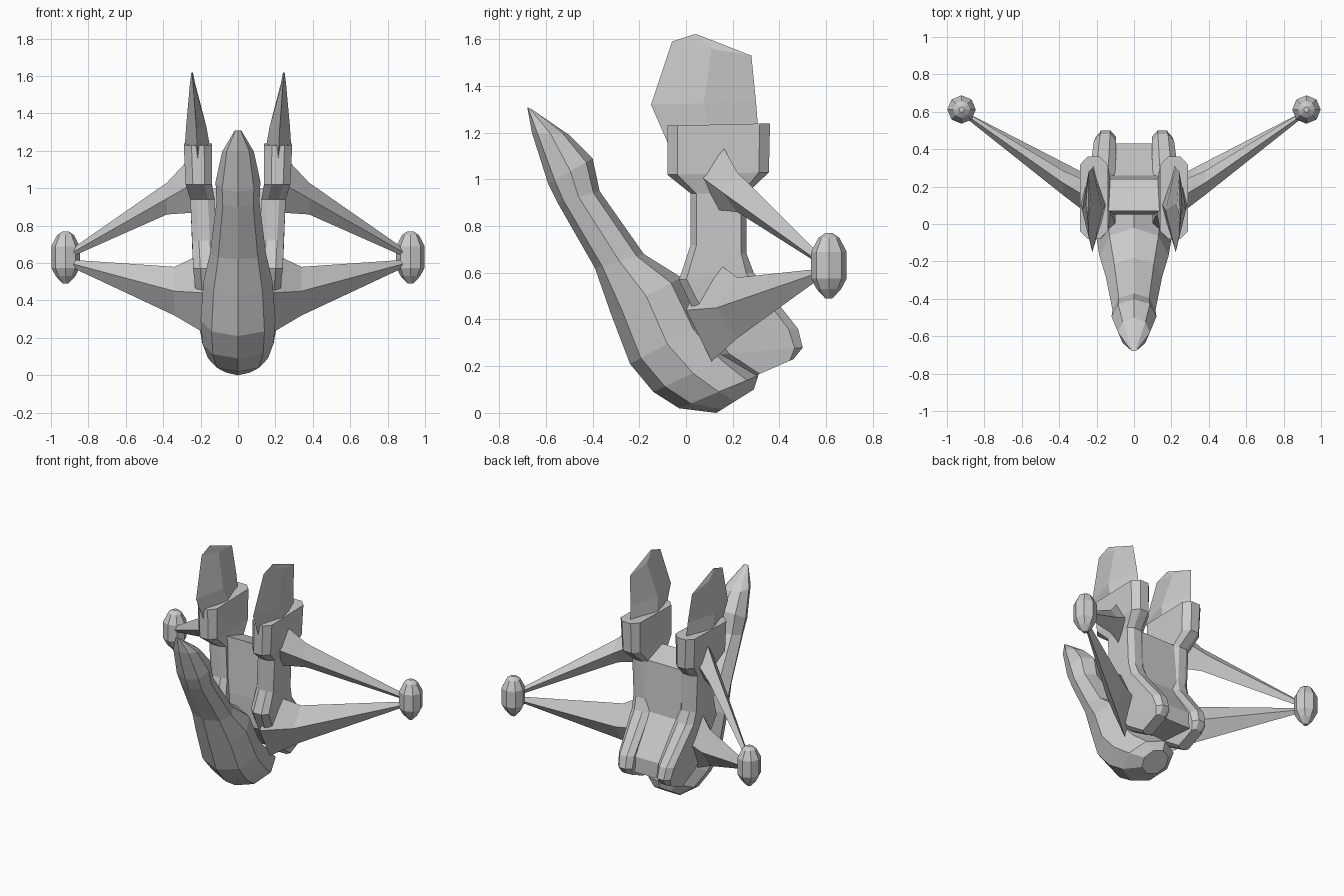
import bpy, bmesh, math
from mathutils import Vector as V

if "Cube" in bpy.data.objects:
    bpy.data.objects.remove(bpy.data.objects["Cube"])

OCT = [(-math.cos(i * math.pi / 4), math.sin(i * math.pi / 4)) for i in range(8)]
BOX = [(-1, -.45), (-.8, -1), (.8, -1), (1, -.45), (1, .45), (.8, 1), (-.8, 1), (-1, .45)]
DIAMOND = [(-1, 0), (0, 1), (1, 0), (0, -1)]


def loft(name, shape, stations, mirror=False):
    """Skin rings; each station is (centre, half axis u, half axis v)."""
    bm = bmesh.new()
    rings = [[bm.verts.new(V(c) + V(a) * u + V(b) * v) for u, v in shape]
             for c, a, b in stations]
    n = len(shape)
    for r, s in zip(rings, rings[1:]):
        for i in range(n):
            bm.faces.new((r[i], r[(i + 1) % n], s[(i + 1) % n], s[i]))
    bm.faces.new(rings[0])
    bm.faces.new(rings[-1])
    bmesh.ops.recalc_face_normals(bm, faces=bm.faces)
    me = bpy.data.meshes.new(name)
    bm.to_mesh(me)
    bm.free()
    ob = bpy.data.objects.new(name, me)
    bpy.context.collection.objects.link(ob)
    if mirror:
        ob.modifiers.new("Mirror", "MIRROR").use_mirror_merge = False
    return ob


def span(fy, fz, by, bz, x, w):
    """Station running from a front point to a back point in side view."""
    f, b = V((x, fy, fz)), V((x, by, bz))
    return (f + b) / 2, (b - f) / 2, (w, 0, 0)


def across(x, y, z, h, d):
    """Station in a plane of constant x, half height h, half depth d."""
    return (x, y, z), (0, 0, h), (0, d, 0)


# Curved front hull
loft("hull", OCT, [span(*s) for s in [
    (-.68, 1.31, -.66, 1.30, 0, .02),
    (-.66, 1.20, -.50, 1.19, 0, .085),
    (-.59, .98, -.40, 1.09, 0, .12),
    (-.55, .90, -.37, .95, 0, .115),
    (-.39, .62, -.18, .68, 0, .15),
    (-.32, .42, -.02, .58, 0, .185),
    (-.24, .21, .08, .38, 0, .20),
    (-.14, .09, .20, .25, 0, .19),
    (-.03, .02, .31, .16, 0, .16),
    (.13, .0, .29, .10, 0, .09)]])

# Slab joining the two nacelles
loft("centre_slab", [(-1, -1), (1, -1), (1, 1), (-1, 1)], [span(*s) for s in [
    (.07, 1.0, .24, .95, 0, .14),
    (.05, .62, .26, .60, 0, .14),
    (.05, .42, .43, .35, 0, .13),
    (.18, .25, .43, .24, 0, .12)]])

# Engine nacelles with wide upper housings
loft("nacelle", BOX, [span(*s) for s in [
    (-.08, 1.23, .36, 1.24, .215, .075),
    (-.08, 1.02, .355, 1.03, .21, .07),
    (.02, .94, .26, .94, .19, .065),
    (.02, .72, .26, .68, .18, .065),
    (-.03, .57, .29, .60, .17, .07),
    (.08, .34, .48, .36, .155, .06),
    (.15, .25, .50, .28, .15, .055),
    (.30, .16, .46, .23, .15, .04)]], True)

# Blade fins above the nacelles
loft("fin", DIAMOND, [span(*s) for s in [
    (-.08, 1.16, .31, 1.20, .215, .072),
    (-.15, 1.32, .30, 1.33, .223, .055),
    (-.06, 1.59, .28, 1.53, .243, .014),
    (.03, 1.62, .05, 1.62, .245, .004)]], True)

# Struts out to the side pods
loft("upper_strut", DIAMOND, [across(*s) for s in [
    (.23, .13, 1.03, .16, .09),
    (.38, .22, .945, .085, .065),
    (.88, .57, .66, .022, .018)]], True)
loft("lower_strut", DIAMOND, [across(*s) for s in [
    (.17, .11, .44, .22, .11),
    (.34, .22, .45, .13, .09),
    (.88, .57, .595, .022, .018)]], True)

# Side pods
loft("pod", OCT, [((.922, .612, z), (r, 0, 0), (0, r, 0)) for z, r in [
    (.49, .015), (.53, .052), (.575, .076), (.69, .076), (.75, .045), (.77, .015)]], True)
